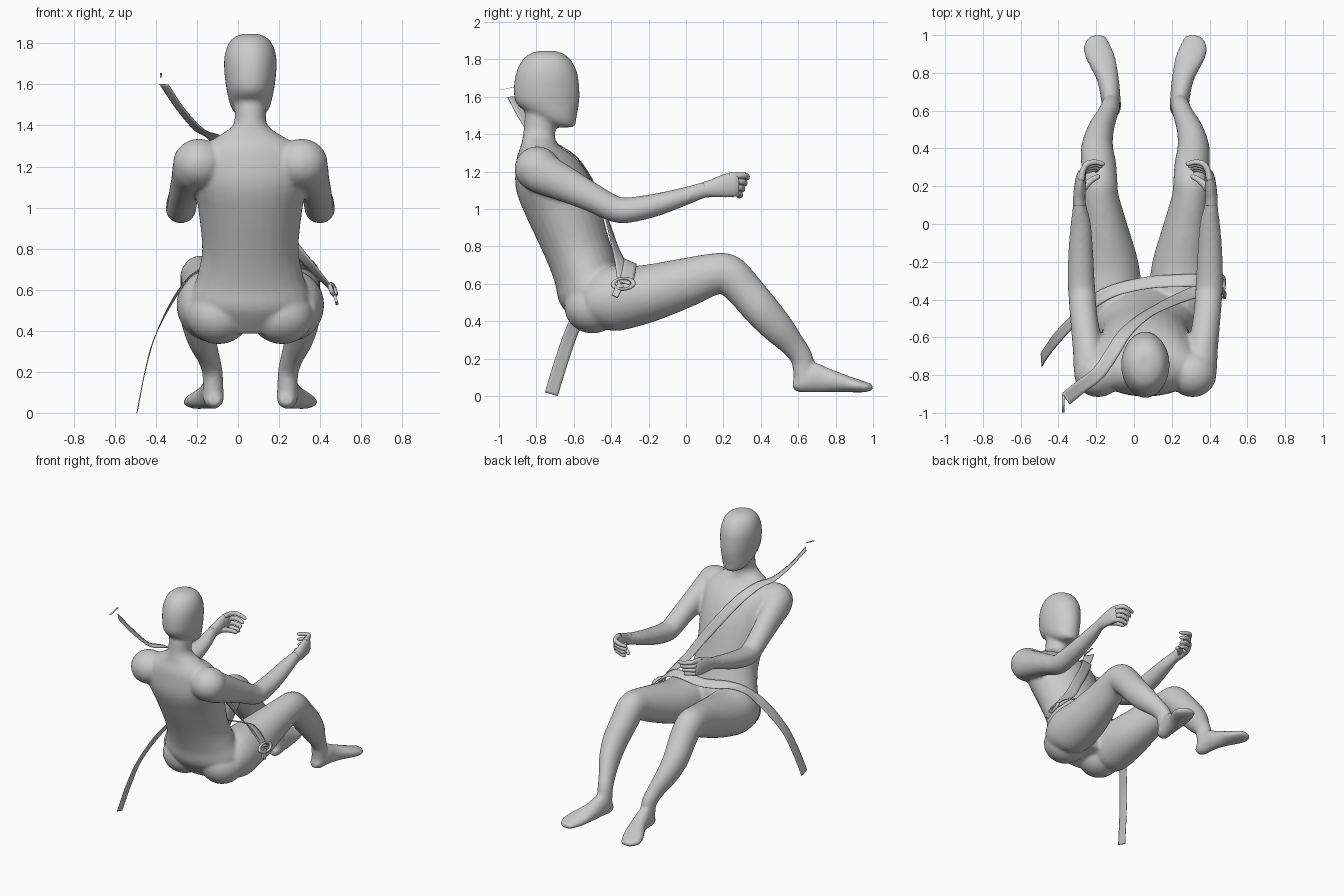
import bpy, bmesh
from math import sin, cos, pi
from mathutils import Vector, Matrix

CX = 0.06  # the figure's symmetry plane
X, Y, Z = Vector((1, 0, 0)), Vector((0, 1, 0)), Vector((0, 0, 1))


def smooth(pts, n):
    """Catmull-Rom resampling of equal-length tuples."""
    out = []
    for i in range(len(pts) - 1):
        p0, p1, p2 = pts[max(i - 1, 0)], pts[i], pts[i + 1]
        p3 = pts[min(i + 2, len(pts) - 1)]
        for k in range(n):
            t = k / n
            out.append([0.5 * (2 * b + (c - a) * t + (2 * a - 5 * b + 4 * c - d) * t * t
                               + (3 * b - a - 3 * c + d) * t ** 3)
                        for a, b, c, d in zip(p0, p1, p2, p3)])
    out.append(list(pts[-1]))
    return out


def loft(bm, rings, side=1, ref=X, axis=None, seg=28, n=4):
    """Closed tube through (x, y, z, radius along ref, other radius)."""
    rs = smooth(rings, n)
    cs = [Vector((CX + side * r[0], r[1], r[2])) for r in rs]
    loops = []
    for i, (c, r) in enumerate(zip(cs, rs)):
        t = axis or (cs[min(i + 1, len(cs) - 1)] - cs[max(i - 1, 0)]).normalized()
        u = (ref - t * t.dot(ref)).normalized()
        v = t.cross(u)
        loops.append([bm.verts.new(c + u * r[3] * cos(2 * pi * k / seg) + v * r[4] * sin(2 * pi * k / seg))
                      for k in range(seg)])
    for a, b in zip(loops, loops[1:]):
        for k in range(seg):
            bm.faces.new((a[k], a[(k + 1) % seg], b[(k + 1) % seg], b[k]))
    bm.faces.new(loops[0])
    bm.faces.new(loops[-1])


def ball(bm, c, r, side):
    m = Matrix.Translation((CX + side * c[0], c[1], c[2])) @ Matrix.Diagonal((*r, 1))
    bmesh.ops.create_uvsphere(bm, u_segments=28, v_segments=18, radius=1, matrix=m)


def finish(bm, name):
    bmesh.ops.recalc_face_normals(bm, faces=bm.faces)
    for f in bm.faces:
        f.smooth = True
    me = bpy.data.meshes.new(name)
    bm.to_mesh(me)
    bm.free()
    ob = bpy.data.objects.new(name, me)
    bpy.context.collection.objects.link(ob)
    return ob


# body: overlapping lofts fused by a voxel remesh
bm = bmesh.new()
# torso and neck
loft(bm, [(0, -.47, .41, .2, .12), (0, -.50, .54, .29, .18), (0, -.535, .66, .26, .175),
          (0, -.585, .80, .235, .178), (0, -.665, 1.02, .258, .198), (0, -.735, 1.17, .285, .188),
          (0, -.775, 1.275, .265, .14), (0, -.785, 1.34, .17, .1), (0, -.785, 1.40, .085, .085),
          (0, -.775, 1.48, .077, .088), (0, -.76, 1.56, .075, .09)])
# head
loft(bm, [(0, -.65, 1.437, .035, .045), (0, -.668, 1.452, .068, .078), (0, -.70, 1.49, .095, .115),
          (0, -.738, 1.56, .113, .166), (0, -.745, 1.63, .124, .176), (0, -.745, 1.72, .128, .166),
          (0, -.745, 1.785, .113, .138), (0, -.745, 1.825, .085, .1), (0, -.745, 1.846, .04, .045)],
     axis=Z)
for s in (1, -1):
    # shoulder and buttock
    ball(bm, (.25, -.795, 1.215), (.127, .122, .12), s)
    ball(bm, (.155, -.50, .475), (.155, .15, .14), s)
    # arm
    loft(bm, [(.26, -.86, 1.22, .08, .08), (.28, -.79, 1.2, .096, .11), (.305, -.65, 1.135, .08, .095),
              (.325, -.5, 1.06, .073, .077), (.335, -.38, 1.0, .072, .07), (.34, -.3, .995, .072, .068),
              (.342, -.15, 1.025, .066, .06), (.342, 0, 1.07, .054, .048),
              (.348, .09, 1.1, .037, .043), (.35, .14, 1.107, .032, .045)], s)
    # leg
    loft(bm, [(.17, -.5, .50, .15, .13), (.187, -.4, .52, .17, .175), (.195, -.22, .545, .16, .156),
              (.22, 0, .607, .12, .132), (.24, .14, .65, .1, .112), (.245, .225, .65, .097, .108),
              (.247, .31, .57, .093, .1), (.255, .40, .465, .085, .097), (.238, .49, .365, .07, .087),
              (.205, .57, .275, .055, .067), (.185, .62, .2, .05, .06), (.18, .635, .1, .05, .06)], s)
    # foot
    loft(bm, [(.175, .572, .06, .03, .025), (.178, .61, .075, .05, .055), (.185, .68, .1, .053, .08),
              (.2, .77, .083, .06, .063), (.238, .88, .062, .08, .042), (.255, .95, .05, .07, .03),
              (.25, 1.0, .047, .04, .016)], s, axis=Y)
body = finish(bm, "body")
rm = body.modifiers.new("fuse", 'REMESH')
rm.mode, rm.voxel_size, rm.use_smooth_shade = 'VOXEL', .011, True
sm = body.modifiers.new("soften", 'SMOOTH')
sm.factor, sm.iterations = .5, 8

# hands: upright palm, four inward-curled fingers and a thumb
for s, side in ((1, "right"), (-1, "left")):
    bm = bmesh.new()
    loft(bm, [(.349, .10, 1.104, .033, .042), (.35, .14, 1.11, .032, .047), (.346, .2, 1.122, .03, .06),
              (.34, .25, 1.13, .026, .064), (.335, .28, 1.132, .018, .055)], s, seg=20)
    for i, z in enumerate((1.178, 1.146, 1.114, 1.083)):
        d = .012 * i
        loft(bm, [(.34, .23, z, .018, .018), (.33, .285 - d / 2, z, .017, .017),
                  (.305, .32 - d, z, .016, .016), (.26, .327 - d, z - .01, .014, .014),
                  (.225 + d, .318 - d, z - .015, .012, .012),
                  (.215 + d, .315 - d, z - .016, .005, .005)], s, ref=Z, seg=10, n=3)
    loft(bm, [(.345, .16, 1.1, .025, .02), (.315, .205, 1.095, .02, .02), (.28, .235, 1.085, .016, .016),
              (.25, .25, 1.075, .013, .013), (.24, .252, 1.072, .005, .005)], s, ref=Z, seg=10, n=3)
    finish(bm, side + "_hand")


# belts: webbing strips given as (x, y, z, facing normal)
def belt(name, pts, width=.072):
    bm = bmesh.new()
    ps = smooth(pts, 8)
    cs = [Vector(p[:3]) for p in ps]
    rows = []
    for i, p in enumerate(ps):
        t = cs[min(i + 1, len(cs) - 1)] - cs[max(i - 1, 0)]
        w = t.cross(Vector(p[3:])).normalized() * width
        rows.append([bm.verts.new(cs[i] + w * k) for k in (-.5, -.25, 0, .25, .5)])
    for a, b in zip(rows, rows[1:]):
        for k in range(4):
            bm.faces.new((a[k], a[k + 1], b[k + 1], b[k]))
    ob = finish(bm, name)
    sw = ob.modifiers.new("rest on body", 'SHRINKWRAP')
    sw.target, sw.wrap_mode, sw.offset = body, 'OUTSIDE', .007
    so = ob.modifiers.new("webbing", 'SOLIDIFY')
    so.thickness, so.offset = .004, 0


belt("shoulder_belt", [
    (-.36, -.925, 1.6, .6, .4, .75), (-.28, -.86, 1.48, .6, .4, .75), (-.19, -.79, 1.38, .3, .3, .9),
    (-.12, -.69, 1.345, 0, .3, 1), (-.05, -.58, 1.27, 0, .8, .6), (.05, -.49, 1.13, 0, .95, .3),
    (.16, -.43, .97, .2, .95, .25), (.26, -.385, .82, .5, .85, .2), (.36, -.35, .71, .7, .5, .4),
    (.46, -.33, .6, .9, .2, .3)])
belt("lap_belt", [
    (-.49, -.72, .01, -1, 0, .25), (-.455, -.665, .19, -1, 0, .25), (-.405, -.60, .37, -.95, 0, .4),
    (-.31, -.5, .56, -.8, .2, .6), (-.21, -.41, .675, -.5, .3, .8), (-.1, -.35, .71, -.1, .5, .85),
    (.08, -.31, .70, 0, .5, .85), (.25, -.30, .72, .2, .4, .85), (.35, -.30, .70, .6, .3, .7),
    (.46, -.32, .6, .9, .2, .3)])

# thin anchor sliver above the shoulder belt
bm = bmesh.new()
bmesh.ops.create_cube(bm, size=1, matrix=Matrix.Translation((-.375, -.952, 1.645))
                      @ Matrix.Rotation(.2, 4, 'X') @ Matrix.Diagonal((.012, .095, .002, 1)))
finish(bm, "belt_anchor")

# buckle: oval loop plus tongue at the right hip
bpy.ops.mesh.primitive_torus_add(major_radius=.045, minor_radius=.011, major_segments=32,
                                 minor_segments=10, location=(.462, -.335, .6),
                                 rotation=(.15, pi / 2 - .4, 0))
loop = bpy.context.object
loop.name = "buckle_loop"
loop.scale = (.7, 1.2, 1)
bpy.ops.object.shade_smooth()
bpy.ops.mesh.primitive_cube_add(size=1, location=(.472, -.365, .565), rotation=(-.45, -.3, 0))
tongue = bpy.context.object
tongue.name = "buckle_tongue"
tongue.scale = (.014, .035, .075)
bv = tongue.modifiers.new("round", 'BEVEL')
bv.width, bv.segments = .005, 2
